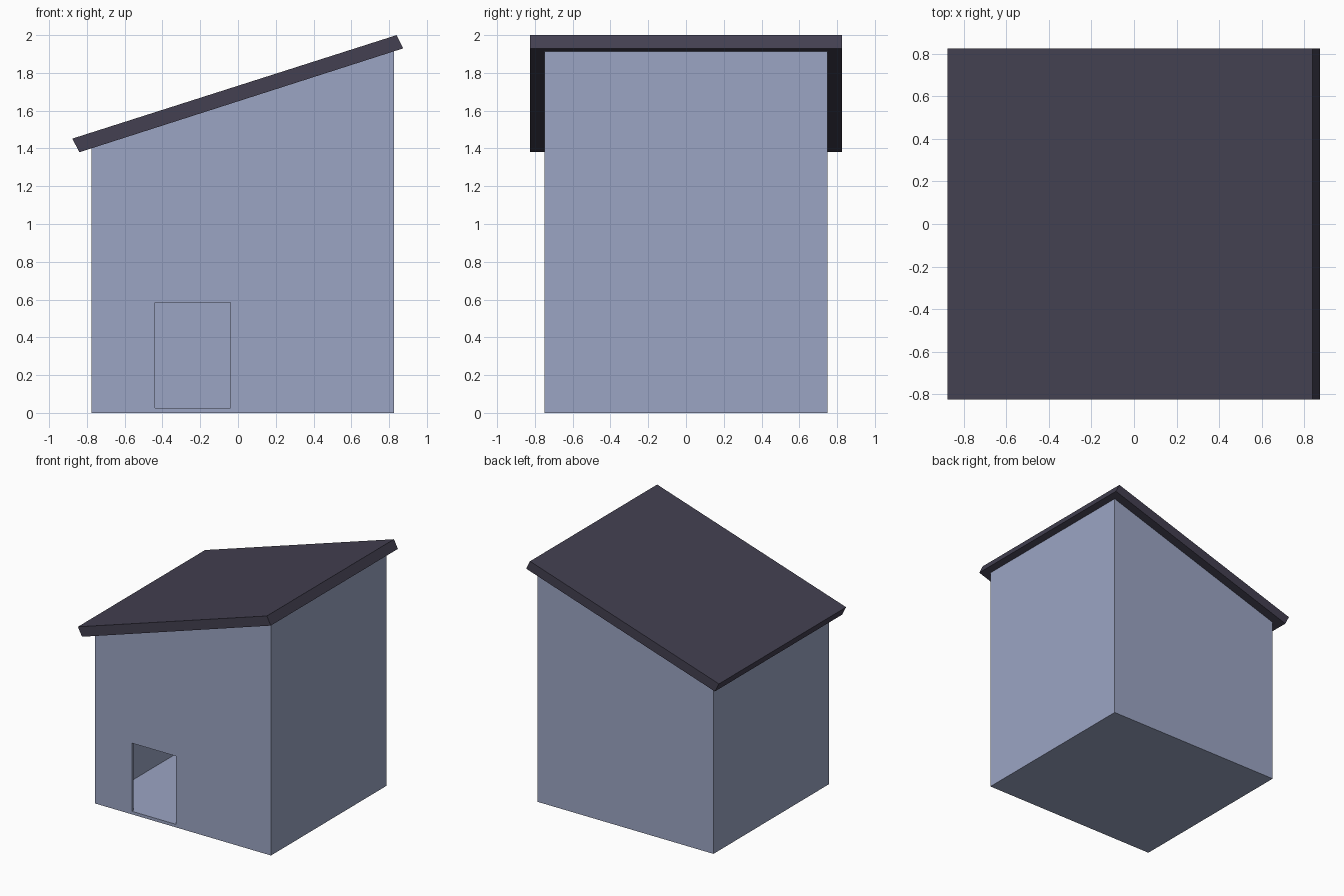
import bpy
import bmesh

cube = bpy.data.objects.get("Cube")
if cube:
    bpy.data.objects.remove(cube, do_unlink=True)


def material(name, rgb):
    mat = bpy.data.materials.new(name)
    mat.use_nodes = True
    mat.diffuse_color = (*rgb, 1)
    mat.node_tree.nodes["Principled BSDF"].inputs["Base Color"].default_value = (*rgb, 1)
    return mat


def prism(name, profile, y0, y1, mat):
    """Extrude an x-z profile from y0 to y1."""
    bm = bmesh.new()
    face = bm.faces.new([bm.verts.new((x, y0, z)) for x, z in profile])
    grown = bmesh.ops.extrude_face_region(bm, geom=[face])
    verts = [v for v in grown["geom"] if isinstance(v, bmesh.types.BMVert)]
    bmesh.ops.translate(bm, verts=verts, vec=(0, y1 - y0, 0))
    bmesh.ops.recalc_face_normals(bm, faces=bm.faces)
    mesh = bpy.data.meshes.new(name)
    bm.to_mesh(mesh)
    bm.free()
    mesh.materials.append(mat)
    obj = bpy.data.objects.new(name, mesh)
    bpy.context.collection.objects.link(obj)
    return obj


def cut(obj, cutter):
    cutter.hide_render = True
    cutter.hide_set(True)
    cutter.display_type = "WIRE"
    mod = obj.modifiers.new(cutter.name, "BOOLEAN")
    mod.operation = "DIFFERENCE"
    mod.solver = "EXACT"
    mod.object = cutter


wall_blue = material("wall_blue", (0.33, 0.376, 0.55))
roof_slate = material("roof_slate", (0.056, 0.051, 0.082))

LEFT, RIGHT, DEPTH, WALL = -0.775, 0.825, 0.75, 0.025


def eave(x):
    """Height of the roof underside at x."""
    return 1.38 + (x + 0.84) * 0.3207


def room_profile(inset):
    a, b = LEFT + inset, RIGHT - inset
    return [(a, inset), (b, inset), (b, eave(b) - inset), (a, eave(a) - inset)]


# Hollow house body with a sloped top
walls = prism("walls", room_profile(0), -DEPTH, DEPTH, wall_blue)
cut(walls, prism("room_cutter", room_profile(WALL), WALL - DEPTH, DEPTH - WALL, wall_blue))

# Doorway through the front wall, level with the floor
doorway = [(-0.44, WALL), (-0.04, WALL), (-0.04, 0.585), (-0.44, 0.585)]
cut(walls, prism("doorway_cutter", doorway, -DEPTH - 0.1, -DEPTH + 0.1, wall_blue))

# Tilted roof slab with overhang
slab = [(-0.84, 1.38), (0.875, 1.93), (0.84, 2.0), (-0.877, 1.452)]
prism("roof", slab, -0.825, 0.825, roof_slate)
